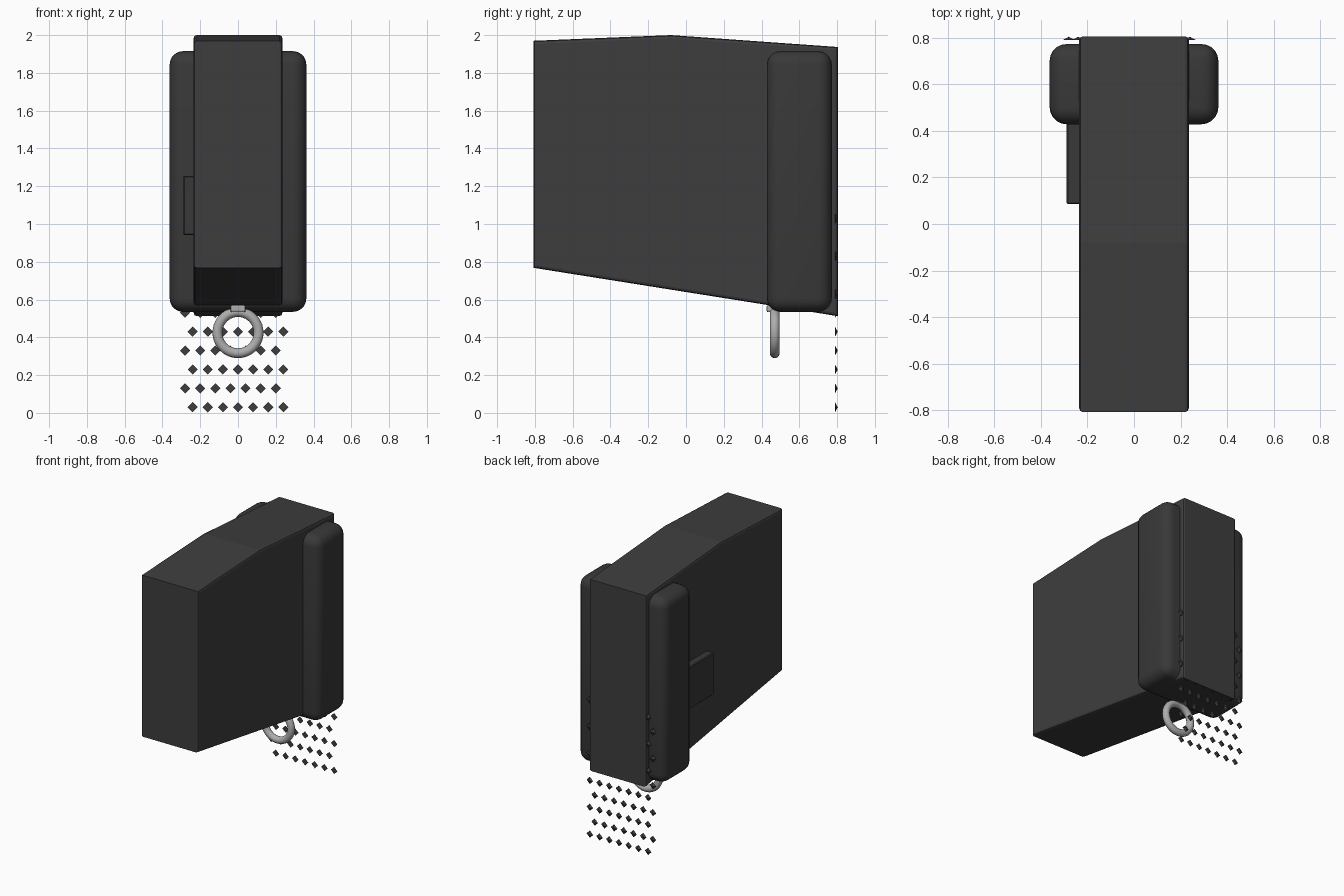
import bpy, bmesh, math
from mathutils import Matrix

if "Cube" in bpy.data.objects:
    bpy.data.objects.remove(bpy.data.objects["Cube"])


def material(name, v):
    m = bpy.data.materials.new(name)
    m.diffuse_color = (v, v, v, 1)
    m.use_nodes = True
    m.node_tree.nodes["Principled BSDF"].inputs["Base Color"].default_value = m.diffuse_color
    return m


charcoal = material("charcoal", 0.048)
dark_grey = material("dark rubber grey", 0.040)
steel = material("steel grey", 0.42)


def finish(name, bm, mat):
    bmesh.ops.recalc_face_normals(bm, faces=bm.faces)
    me = bpy.data.meshes.new(name)
    bm.to_mesh(me)
    bm.free()
    ob = bpy.data.objects.new(name, me)
    bpy.context.collection.objects.link(ob)
    me.materials.append(mat)
    return ob


def smooth(ob, angle=35):
    bpy.ops.object.select_all(action='DESELECT')
    bpy.context.view_layer.objects.active = ob
    ob.select_set(True)
    bpy.ops.object.shade_smooth_by_angle(angle=math.radians(angle))


def box(name, lo, hi, mat, bevel=0.0, segments=1):
    bm = bmesh.new()
    size = [b - a for a, b in zip(lo, hi)]
    mid = [(a + b) / 2 for a, b in zip(lo, hi)]
    bmesh.ops.create_cube(bm, size=1, matrix=Matrix.Translation(mid) @ Matrix.Diagonal((*size, 1)))
    if bevel:
        bmesh.ops.bevel(bm, geom=bm.edges[:], offset=bevel, segments=segments,
                        profile=0.5, affect='EDGES')
    return finish(name, bm, mat)


# Main body: side profile extruded in x, with chamfered side rims
profile = [(-0.807, 0.768), (0.805, 0.512), (0.805, 1.937), (-0.08, 2.0), (-0.807, 1.97)]
W = 0.235
bm = bmesh.new()
left = bm.faces.new([bm.verts.new((-W, y, z)) for y, z in profile])
ext = bmesh.ops.extrude_face_region(bm, geom=[left], use_keep_orig=True)
bmesh.ops.translate(bm, vec=(2 * W, 0, 0),
                    verts=[g for g in ext["geom"] if isinstance(g, bmesh.types.BMVert)])
rims = [e for e in bm.edges if abs(e.verts[0].co.x - e.verts[1].co.x) < 1e-4]
bmesh.ops.bevel(bm, geom=rims, offset=0.016, segments=2, profile=0.5, affect='EDGES')
finish("body", bm, charcoal)

# Rounded band around the rear, and the small plate on the left side
smooth(box("rear_band", (-0.362, 0.428, 0.535), (0.362, 0.772, 1.915), dark_grey, 0.072, 5))
box("side_plate", (-0.29, 0.085, 0.942), (-0.22, 0.47, 1.255), dark_grey, 0.006)

# Hanging ring and its mount
R, r, NU, NV = 0.109, 0.026, 40, 14
bm = bmesh.new()
grid = []
for i in range(NU):
    a = 2 * math.pi * i / NU
    row = []
    for j in range(NV):
        b = 2 * math.pi * j / NV
        d = R + r * math.cos(b)
        row.append(bm.verts.new((d * math.cos(a), 0.47 + r * math.sin(b), 0.425 + d * math.sin(a))))
    grid.append(row)
for i in range(NU):
    for j in range(NV):
        k, l = (i + 1) % NU, (j + 1) % NV
        bm.faces.new((grid[i][j], grid[k][j], grid[k][l], grid[i][l]))
smooth(finish("ring", bm, steel), 60)
box("ring_mount", (-0.04, 0.427, 0.533), (0.04, 0.505, 0.57), steel, 0.008, 2)

# Staggered field of small four-sided studs on the rear plane
bm = bmesh.new()
for i in range(11):
    for j in range(7):
        x = -0.24 + 0.08 * j - (0.04 if i % 2 else 0)
        turn = Matrix.Rotation(-math.pi / 2, 4, 'X')
        place = Matrix.Translation((x, 0.796, 0.03 + 0.1 * i)) @ turn
        cone = bmesh.ops.create_cone(bm, cap_ends=True, segments=4, radius1=0.027, radius2=0,
                                     depth=0.015, matrix=Matrix.Identity(4))
        # rotate so a corner points straight up
        top = max(cone["verts"], key=lambda v: v.co.x + 0.01 * v.co.y).co
        spin = 0 if abs(top.y) < 1e-3 or abs(top.x) < 1e-3 else math.pi / 4
        bmesh.ops.transform(bm, matrix=place @ Matrix.Rotation(spin, 4, 'Z'), verts=cone["verts"])
finish("studs", bm, charcoal)
